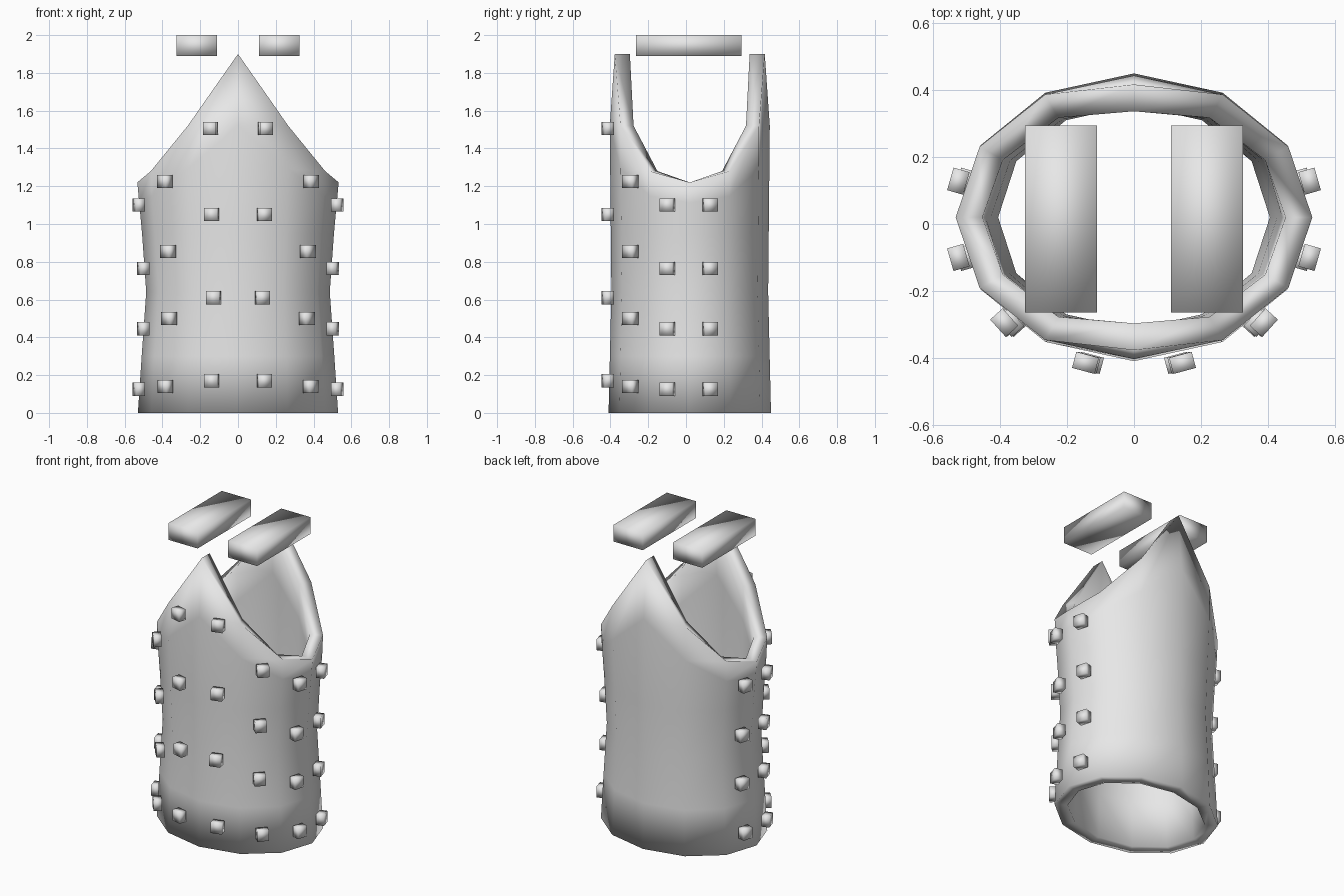
import bpy, bmesh, math
from mathutils import Matrix

if "Cube" in bpy.data.objects:
    bpy.data.objects.remove(bpy.data.objects["Cube"])

grey = bpy.data.materials.new("plain grey")
grey.diffuse_color = (0.8, 0.8, 0.8, 1)
grey.use_nodes = True
grey.node_tree.nodes["Principled BSDF"].inputs["Base Color"].default_value = grey.diffuse_color

SIDES, CENTRE_Y, THICK = 12, 0.02, 0.08


def finish(bm, name):
    bmesh.ops.recalc_face_normals(bm, faces=bm.faces)
    mesh = bpy.data.meshes.new(name)
    bm.to_mesh(mesh)
    bm.free()
    mesh.materials.append(grey)
    for p in mesh.polygons:
        p.use_smooth = True
    obj = bpy.data.objects.new(name, mesh)
    bpy.context.collection.objects.link(obj)
    return obj


def interp(table, z):
    for (z0, v0), (z1, v1) in zip(table, table[1:]):
        if z <= z1:
            return v0 + (v1 - v0) * (z - z0) / (z1 - z0)
    return table[-1][1]


# Half width and half depth of the vest by height
WIDTH = [(0, 0.53), (0.3, 0.51), (0.64, 0.486), (0.95, 0.508), (1.22, 0.533), (1.9, 0.53)]
DEPTH = [(0, 0.43), (0.3, 0.423), (0.64, 0.415), (0.95, 0.418), (1.5, 0.425), (1.9, 0.397)]
# Rim height by number of steps from the side (0) to the front or back (3)
RIM = [1.22, 1.28, 1.52, 1.9]


def wall(bm, inset):
    rings = []
    for level in range(6):
        ring = []
        for i in range(SIDES):
            a = 2 * math.pi * i / SIDES
            step = min(i % 6, 6 - i % 6)
            top = RIM[step]
            z = [0, 0.3, 0.64, 0.95, 0.95 + 0.6 * (top - 0.95), top][level]
            ring.append(bm.verts.new(((interp(WIDTH, z) - inset) * math.cos(a),
                                      CENTRE_Y + (interp(DEPTH, z) - inset) * math.sin(a), z)))
        rings.append(ring)
    return rings


def bridge(bm, a, b):
    for i in range(SIDES):
        j = (i + 1) % SIDES
        bm.faces.new((a[i], a[j], b[j], b[i]))


# Vest body: outer wall, inner wall, hem and neck rim
bm = bmesh.new()
outer, inner = wall(bm, 0), wall(bm, THICK)
for rings in (outer, inner):
    for lo, hi in zip(rings, rings[1:]):
        bridge(bm, lo, hi)
bridge(bm, outer[0], inner[0])
bridge(bm, outer[-1], inner[-1])
finish(bm, "vest_body")


def box(name, centre, size, angle=0):
    bm = bmesh.new()
    bmesh.ops.create_cube(bm, size=1)
    bm.transform(Matrix.Translation(centre) @ Matrix.Rotation(angle, 4, 'Z')
                 @ Matrix.Diagonal((*size, 1)))
    return finish(bm, name)


# Stud columns: y, outward direction in degrees, (x, z) pairs from the hem up
COLUMNS = [
    (-0.415, -75, [(0.14, 0.17), (0.13, 0.61), (0.14, 1.05), (0.145, 1.505)]),
    (-0.295, -42, [(0.385, 0.14), (0.365, 0.5), (0.37, 0.855), (0.388, 1.225)]),
    (-0.1, -16, [(0.525, 0.125), (0.502, 0.445), (0.502, 0.765), (0.525, 1.1)]),
    (0.128, 16, [(0.525, 0.125), (0.502, 0.445), (0.502, 0.765), (0.525, 1.1)]),
]
for side in (-1, 1):
    for y, deg, points in COLUMNS:
        for x, z in points:
            angle = math.radians(deg) * side
            box("stud", (side * x, y, z), (0.05, 0.07, 0.07), angle)
    # Shoulder pad floating above the vest
    box("shoulder_pad", (side * 0.218, 0.015, 1.945), (0.215, 0.56, 0.11))
